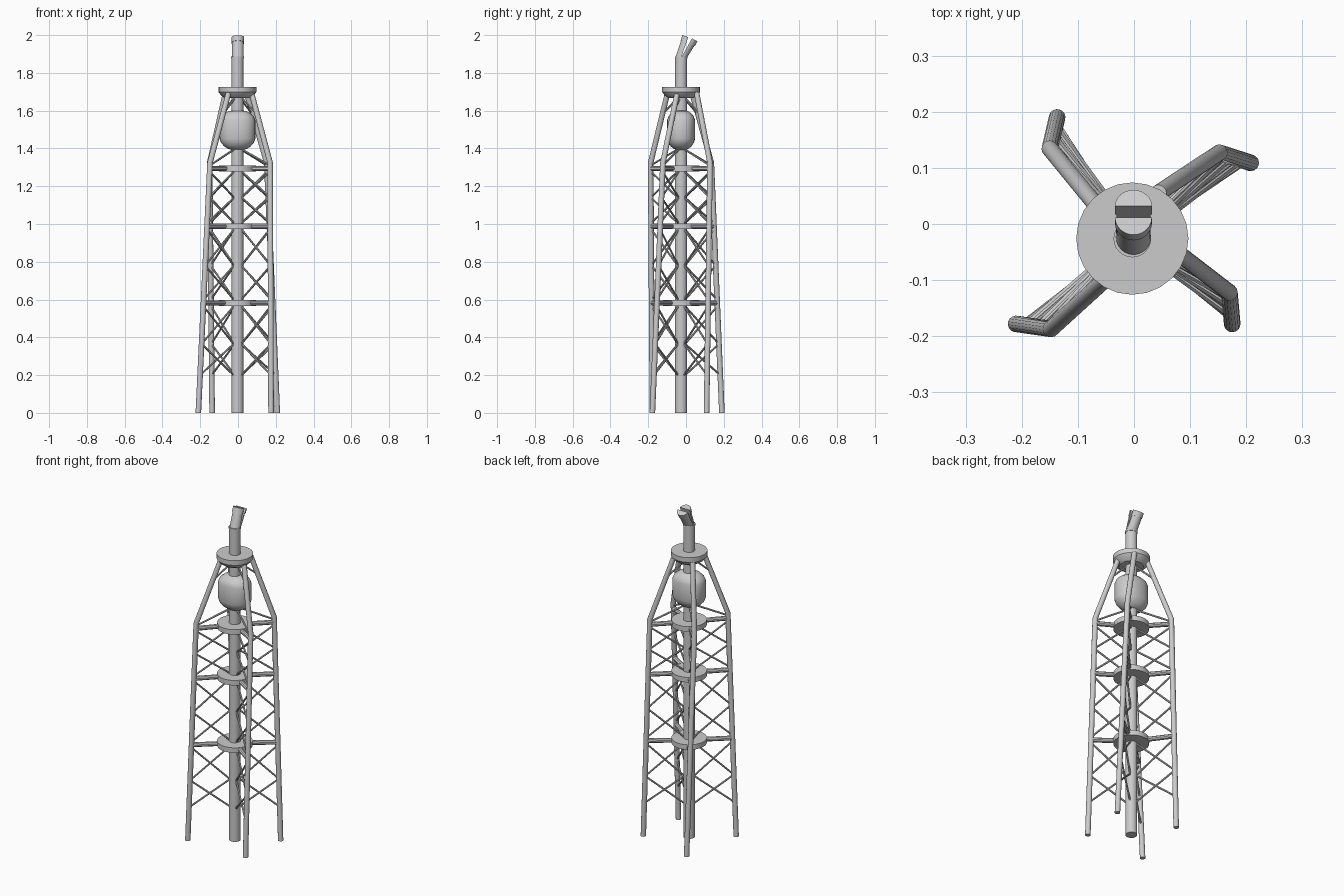
import bpy, bmesh, math
from mathutils import Vector

if "Cube" in bpy.data.objects:
    bpy.data.objects.remove(bpy.data.objects["Cube"])

CX, CY = -0.003, -0.026   # axis of the central pole


def finish(bm, name, angle=35):
    bmesh.ops.recalc_face_normals(bm, faces=bm.faces)
    me = bpy.data.meshes.new(name)
    bm.to_mesh(me)
    bm.free()
    ob = bpy.data.objects.new(name, me)
    bpy.context.collection.objects.link(ob)
    bpy.ops.object.select_all(action='DESELECT')
    ob.select_set(True)
    bpy.context.view_layer.objects.active = ob
    bpy.ops.object.shade_smooth_by_angle(angle=math.radians(angle))
    return ob


def loft(bm, rings):
    """Skin closed loops of points and cap both ends."""
    vs = [[bm.verts.new(p) for p in r] for r in rings]
    n = len(vs[0])
    for a, b in zip(vs, vs[1:]):
        for i in range(n):
            j = (i + 1) % n
            bm.faces.new((a[i], a[j], b[j], b[i]))
    bm.faces.new(vs[0][::-1])
    bm.faces.new(vs[-1])


def tube(bm, pts, r, n=12, flat_ends=False):
    pts = [Vector(p) for p in pts]
    rings = []
    for i, p in enumerate(pts):
        d = (pts[min(i + 1, len(pts) - 1)] - pts[max(i - 1, 0)]).normalized()
        if flat_ends and i in (0, len(pts) - 1):
            d = Vector((0, 0, 1))
        u = d.cross(Vector((0.3, 1, 0))).normalized()
        v = d.cross(u)
        rings.append([p + r * (u * math.cos(t) + v * math.sin(t))
                      for t in (2 * math.pi * k / n for k in range(n))])
    loft(bm, rings)


def lathe(name, profile, n=24, sx=1.0, sy=1.0, power=2.0):
    """Profile of (radius, z) around the pole; power > 2 squares the outline."""
    def f(c):
        return math.copysign(abs(c) ** (2 / power), c)
    bm = bmesh.new()
    loft(bm, [[(CX + r * sx * f(math.cos(t)), CY + r * sy * f(math.sin(t)), z)
               for t in (2 * math.pi * k / n for k in range(n))]
              for r, z in profile])
    return finish(bm, name)


# central pole, cap and tank
lathe("central_pole", [(0.032, 0), (0.032, 1.885)])
lathe("top_cap", [(0.066, 1.666), (0.086, 1.680), (0.1, 1.698), (0.1, 1.726)])
lathe("tank", [(0.031, 1.392), (0.05, 1.398), (0.07, 1.411), (0.087, 1.43),
               (0.095, 1.452), (0.095, 1.55), (0.085, 1.572), (0.065, 1.588),
               (0.048, 1.597), (0.031, 1.6)],
      sy=0.78, power=2.3)

# platform discs
ring_z = [0.582, 0.988, 1.294]
for z in ring_z:
    lathe("platform_disc", [(0.097, z - 0.015), (0.097, z + 0.015)])

# legs: foot, knee and top, given in plan
legs = [((0.208, 0.109), (0.152, 0.127), (0.043, 0.055)),
        ((-0.137, 0.190), (-0.150, 0.134), (-0.065, 0.030)),
        ((-0.210, -0.178), (-0.148, -0.187), (-0.048, -0.096)),
        ((0.175, -0.178), (0.170, -0.122), (0.070, -0.045))]
KNEE, TOP = 1.325, 1.70
bays = [(0.20, 0.365, 0.565), (0.60, 0.78, 0.972), (1.005, 1.14, 1.278)]


def on_leg(leg, z):
    foot, knee, top = [Vector(p) for p in leg]
    if z <= KNEE:
        p = foot.lerp(knee, z / KNEE)
    else:
        p = knee.lerp(top, (z - KNEE) / (TOP - KNEE))
    return Vector((p.x, p.y, z))


def on_pole(leg, z):
    p = on_leg(leg, z)
    c = Vector((CX, CY, z))
    return c + (p - c).normalized() * 0.026


for leg in legs:
    bm = bmesh.new()
    tube(bm, [on_leg(leg, z) for z in (0, KNEE, TOP)], 0.0148, 16, True)
    finish(bm, "leg")

    # horizontal arms from discs to leg
    bm = bmesh.new()
    for z in ring_z:
        tube(bm, [on_pole(leg, z), on_leg(leg, z)], 0.0135, 10)
    finish(bm, "platform_arms")

    # crossed braces between leg and pole
    bm = bmesh.new()
    for bay in bays:
        for a, b in zip(bay, bay[1:]):
            tube(bm, [on_leg(leg, a), on_pole(leg, b)], 0.0053, 8)
            tube(bm, [on_leg(leg, b), on_pole(leg, a)], 0.0053, 8)
    tube(bm, [on_leg(leg, 1.31), on_pole(leg, 1.395)], 0.0053, 8)
    tube(bm, [on_leg(leg, 1.58), on_pole(leg, 1.665)], 0.0053, 8)
    finish(bm, "braces")


def half_pipe(name, start, end, side):
    """Split half of the pole bent from start to end (y, z), with an end collar."""
    s, e = Vector(start), Vector(end)
    d = (e - s).normalized()
    o = Vector((d.y, -d.x)) * side
    c = e - d * 0.03
    sections = [(s, Vector((side, 0)), 0.031), (c, o, 0.030), (c, o, 0.033), (e, o, 0.033)]
    bm = bmesh.new()
    loft(bm, [[(CX + 0.002 + r * math.cos(t), p.x + w.x * r * math.sin(t),
                p.y + w.y * r * math.sin(t))
               for t in (math.pi * k / 12 for k in range(13))]
              for p, w, r in sections])
    finish(bm, name)


# forked outlet on top
half_pipe("front_outlet", (-0.026, 1.88), (0.012, 1.989), -1)
half_pipe("back_outlet", (-0.026, 1.88), (0.032, 1.983), 1)
lathe("outlet_collar", [(0.0335, 1.875), (0.0335, 1.887)])
